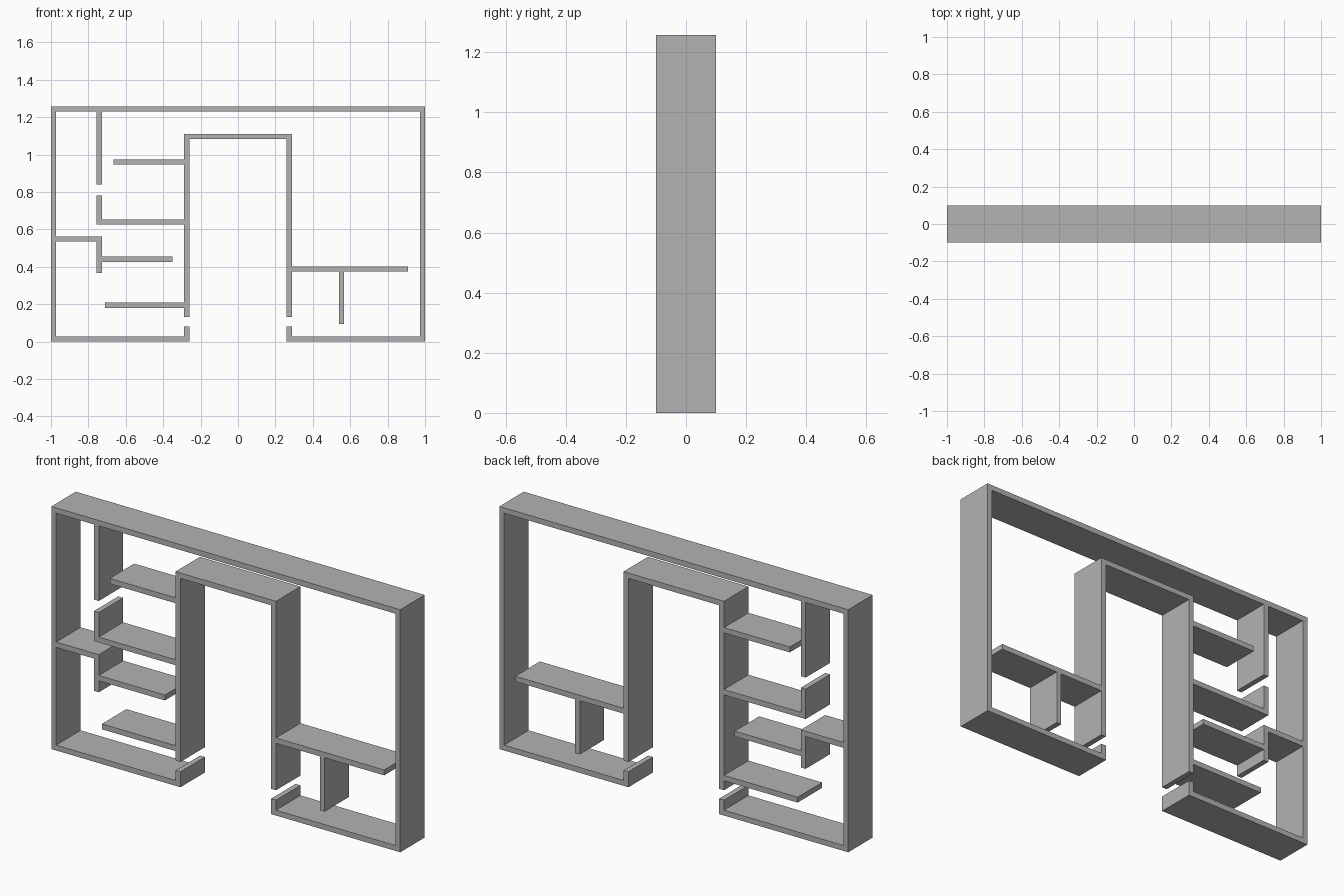
import bpy
import bmesh
from mathutils import Vector

T = 0.028      # board thickness
D = 0.1        # half depth of the unit

cube = bpy.data.objects.get("Cube")
if cube:
    bpy.data.objects.remove(cube, do_unlink=True)

grey = bpy.data.materials.new("matte grey")
grey.use_nodes = True
colour = (0.45, 0.45, 0.45, 1)
grey.diffuse_color = colour
grey.node_tree.nodes["Principled BSDF"].inputs["Base Color"].default_value = colour


def board(name, path):
    """Run a mitred board along an x/z path, thickened to the path's right."""
    pts = [Vector(p) for p in path]
    normals = []
    for a, b in zip(pts, pts[1:]):
        d = (b - a).normalized()
        normals.append(Vector((d.y, -d.x)))
    inner = []
    for i, p in enumerate(pts):
        before, after = normals[max(i - 1, 0)], normals[min(i, len(normals) - 1)]
        offset = before if before.dot(after) > 0.9 else before + after
        inner.append(p + offset * T)
    bm = bmesh.new()
    face = bm.faces.new([bm.verts.new((p.x, -D, p.y)) for p in pts + inner[::-1]])
    geom = bmesh.ops.extrude_face_region(bm, geom=[face])["geom"]
    bmesh.ops.translate(bm, vec=(0, 2 * D, 0),
                        verts=[v for v in geom if isinstance(v, bmesh.types.BMVert)])
    bmesh.ops.recalc_face_normals(bm, faces=bm.faces)
    mesh = bpy.data.meshes.new(name)
    bm.to_mesh(mesh)
    bm.free()
    mesh.materials.append(grey)
    obj = bpy.data.objects.new(name, mesh)
    bpy.context.collection.objects.link(obj)


H = 1.257      # overall height
W = 0.288      # doorway half width, outside
L = -0.756     # left column of uprights

# Outer frame, with short lips beside the opening
board("outer_frame", [(-W + T, 0.08), (-W + T, 0), (-1, 0), (-1, H),
                      (1, H), (1, 0), (W - T, 0), (W - T, 0.08)])

# Arch around the central opening
board("central_arch", [(-W, 0.131), (-W, 1.11), (W, 1.11), (W, 0.131)])

# Right-hand compartments
board("right_shelf", [(W, 0.402), (0.908, 0.402)])
board("right_divider", [(0.539, 0.095), (0.539, 0.402 - T)])

# Left-hand compartments
board("hanging_divider", [(L, 0.84), (L, H - T)])
board("upper_shelf", [(-0.665, 0.974), (-W, 0.974)])
board("corner_shelf", [(-W, 0.625), (L, 0.625), (L, 0.78)])
board("stepped_shelf", [(-1 + T, 0.562), (L + T, 0.562), (L + T, 0.367)])
board("middle_shelf", [(L + T, 0.454), (-0.349, 0.454)])
board("lower_shelf", [(-0.71, 0.208), (-W, 0.208)])
